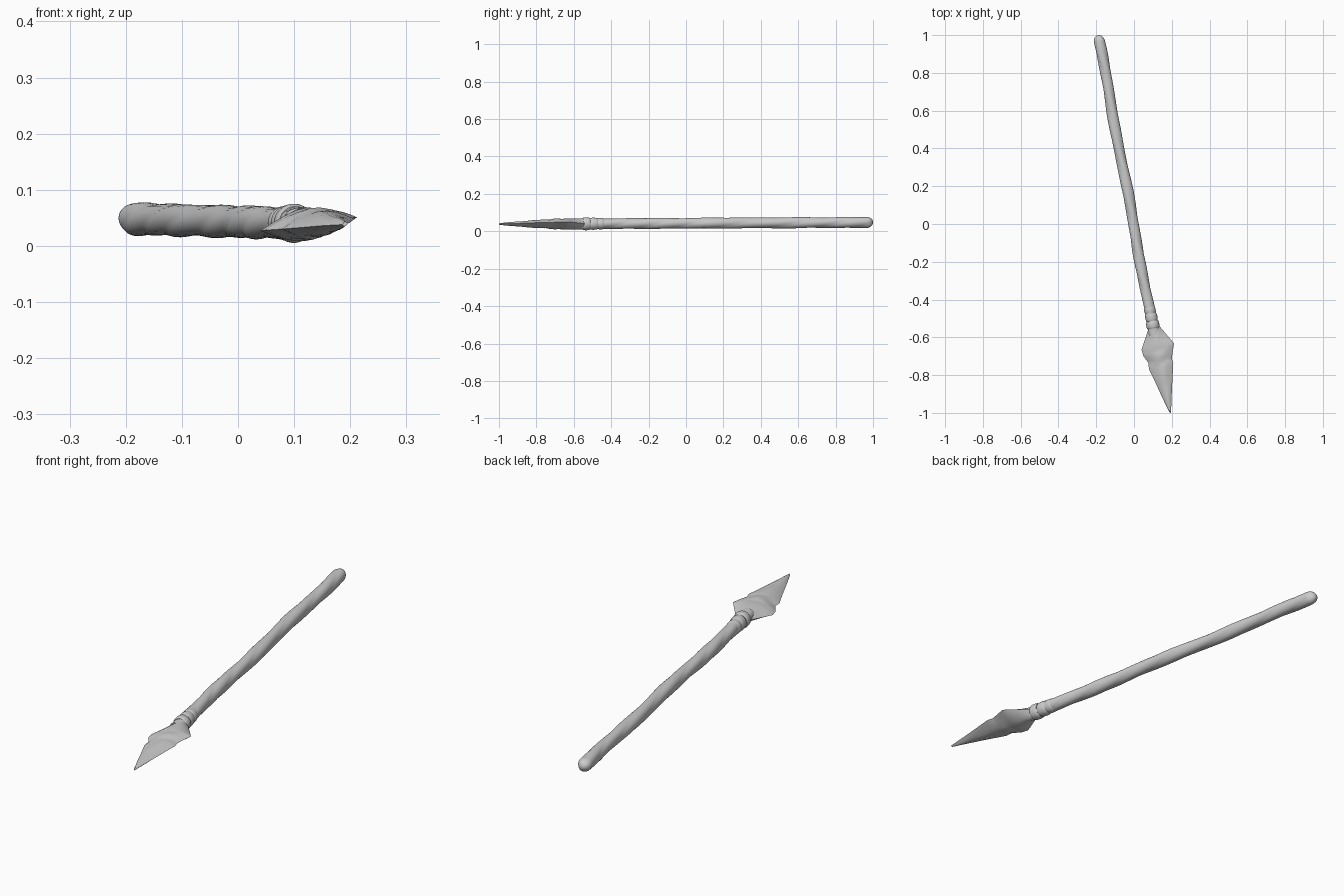
import bpy, bmesh, math
from math import sin, cos, pi
from mathutils import Vector

if "Cube" in bpy.data.objects:
    bpy.data.objects.remove(bpy.data.objects["Cube"])

BUTT = Vector((-0.190, 1.0, 0.048))
NECK = Vector((0.107, -0.59, 0.040))
AXIS = (NECK - BUTT).normalized()
SIDE = AXIS.cross(Vector((0, 0, 1))).normalized() * -1   # points towards +x
UP = SIDE.cross(AXIS).normalized()
if UP.z < 0:
    UP = -UP
LENGTH = (NECK - BUTT).length


def loft(name, rings, angle=35):
    """Skin a list of closed rings and cap both ends."""
    bm = bmesh.new()
    rows = [[bm.verts.new(p) for p in ring] for ring in rings]
    n = len(rows[0])
    for a, b in zip(rows, rows[1:]):
        for i in range(n):
            j = (i + 1) % n
            bm.faces.new((a[i], a[j], b[j], b[i]))
    bm.faces.new(rows[0])
    bm.faces.new(rows[-1])
    bmesh.ops.recalc_face_normals(bm, faces=bm.faces)
    mesh = bpy.data.meshes.new(name)
    bm.to_mesh(mesh)
    bm.free()
    ob = bpy.data.objects.new(name, mesh)
    bpy.context.collection.objects.link(ob)
    bpy.context.view_layer.objects.active = ob
    ob.select_set(True)
    bpy.ops.object.shade_smooth_by_angle(angle=math.radians(angle))
    ob.select_set(False)
    return ob


def axis_ring(d, radius_at, n=30):
    """Ring around the spear axis, d from the butt; radius depends on angle."""
    c = BUTT + AXIS * d + SIDE * 0.003 * sin(d * 9)
    return [c + radius_at(a) * (SIDE * cos(a) + UP * sin(a))
            for a in (2 * pi * i / n for i in range(n))]


def lerp_rows(rows, t):
    i = min(int(t), len(rows) - 2)
    f = t - i
    return [a + (b - a) * f for a, b in zip(rows[i], rows[i + 1])]


# Shaft: rounded butt, three twisted strands, slight hand-carved wobble
def shaft_radius(d):
    cap = 0.034
    k = math.sqrt(max(0.0, 1 - (1 - min(d / cap, 1)) ** 2)) if d < cap else 1
    base = (0.0275 + 0.001 * sin(d * 17)) * max(k, 0.05)
    return lambda a: base * (0.98 + 0.09 * abs(sin(1.5 * (a + 9 * d + 0.5 * sin(5 * d)))))


stations = [0.034 * (1 - cos(i * pi / 16)) for i in range(8)]
stations += [0.034 + (LENGTH - 0.034) * i / 150 for i in range(151)]
loft("shaft", [axis_ring(d, shaft_radius(d)) for d in stations])

# Binding: rounded cord bands below the head
BANDS = [(1.465, 1.500, 0.029), (1.500, 1.542, 0.031), (1.542, 1.580, 0.0335)]
for k, (d0, d1, r) in enumerate(BANDS):
    rings = []
    for i in range(9):
        t = i / 8
        rad = r + 0.0035 * sin(pi * t) ** 0.5 - 0.002 if 0 < t < 1 else r - 0.003
        rings.append(axis_ring(d0 + (d1 - d0) * t, lambda a, q=rad: q))
    loft("binding_%d" % (k + 1), rings, 50)

# Blade: left x, y, right x, y, half thickness, tilt between both edges
BLADE = [
    (0.078, -0.550, 0.134, -0.540, 0.027, 0.002),
    (0.040, -0.665, 0.212, -0.632, 0.029, 0.012),
    (0.049, -0.698, 0.204, -0.682, 0.028, 0.011),
    (0.076, -0.735, 0.200, -0.712, 0.025, 0.009),
    (0.079, -0.768, 0.208, -0.738, 0.023, 0.009),
    (0.116, -0.845, 0.203, -0.830, 0.018, 0.006),
    (0.150, -0.920, 0.199, -0.915, 0.012, 0.003),
    (0.186, -0.995, 0.196, -1.000, 0.004, 0.001),
]
rings = []
steps = 5
for s in range((len(BLADE) - 1) * steps + 1):
    t = s / steps
    lx, ly, rx, ry, h, tilt = lerp_rows(BLADE, t)
    ring = []
    for i in range(24):
        a = 2 * pi * i / 24
        u = cos(a)
        f = (u + 1) / 2
        chip = 1 + 0.07 * sin(3.1 * t + 4 * u) * (1 - u * u)
        z = 0.039 + tilt * u + math.copysign(h * (1 - abs(u) ** 1.7), sin(a)) * chip
        ring.append((lx + (rx - lx) * f, ly + (ry - ly) * f, z))
    rings.append(ring)
loft("blade", rings, 40)
